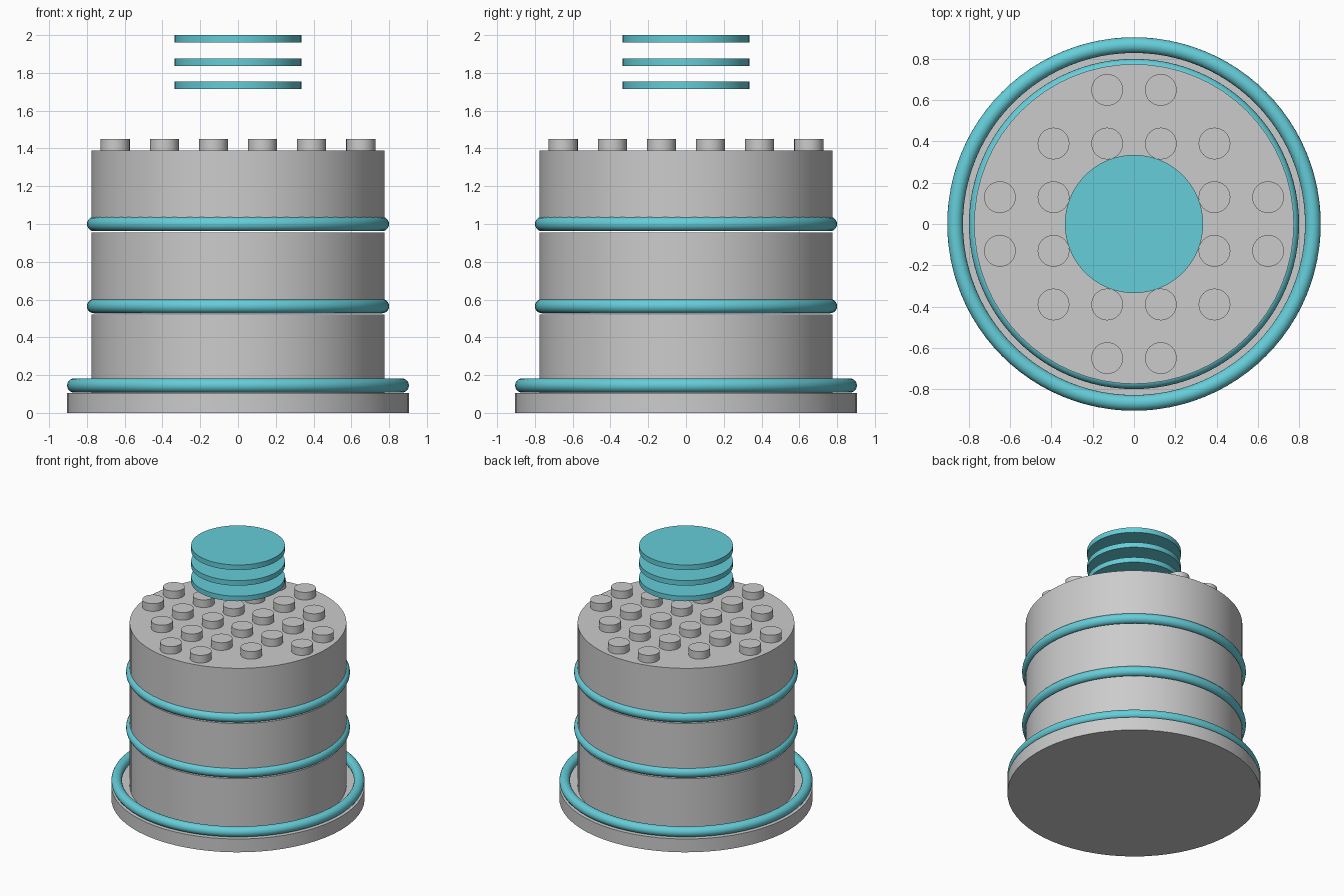
import bpy
from math import hypot, radians

cube = bpy.data.objects.get("Cube")
if cube:
    bpy.data.objects.remove(cube, do_unlink=True)


def make_material(name, rgb):
    mat = bpy.data.materials.new(name)
    mat.use_nodes = True
    color = (*rgb, 1)
    mat.diffuse_color = color
    mat.node_tree.nodes["Principled BSDF"].inputs["Base Color"].default_value = color
    return mat


GREY = make_material("light grey", (0.6, 0.6, 0.6))
TEAL = make_material("teal", (0.13, 0.61, 0.69))


def finish(name, mat):
    obj = bpy.context.object
    obj.name = name
    obj.data.materials.append(mat)
    bpy.ops.object.shade_smooth_by_angle(angle=radians(35))
    return obj


def disc(name, radius, bottom, top, mat, x=0, y=0, sides=64):
    bpy.ops.mesh.primitive_cylinder_add(
        vertices=sides, radius=radius, depth=top - bottom,
        location=(x, y, (bottom + top) / 2))
    return finish(name, mat)


def ring(name, outer, z, tube=0.038):
    bpy.ops.mesh.primitive_torus_add(
        major_radius=outer - tube, minor_radius=tube,
        major_segments=96, minor_segments=20, location=(0, 0, z))
    return finish(name, TEAL)


# Base plate with its wide ring
disc("base_plate", 0.905, 0, 0.105, GREY)
ring("base_ring", 0.905, 0.145)

# Three stacked drums separated by narrow gaps
for name, bottom, top in (("lower", 0.1, 0.52),
                          ("middle", 0.53, 0.955),
                          ("upper", 0.965, 1.39)):
    disc(name + "_drum", 0.775, bottom, top, GREY)

# Rings around the drum joints
ring("lower_joint_ring", 0.8, 0.565)
ring("upper_joint_ring", 0.8, 1.0)

# Round studs on a square grid, kept inside the drum top
steps = [(i - 2.5) * 0.26 for i in range(6)]
for x in steps:
    for y in steps:
        if hypot(x, y) < 0.7:
            disc("stud", 0.077, 1.385, 1.45, GREY, x, y, 32)

# Floating discs above the drum
for i in range(3):
    top = 2 - i * 0.123
    disc("floating_disc", 0.335, top - 0.04, top, TEAL)
